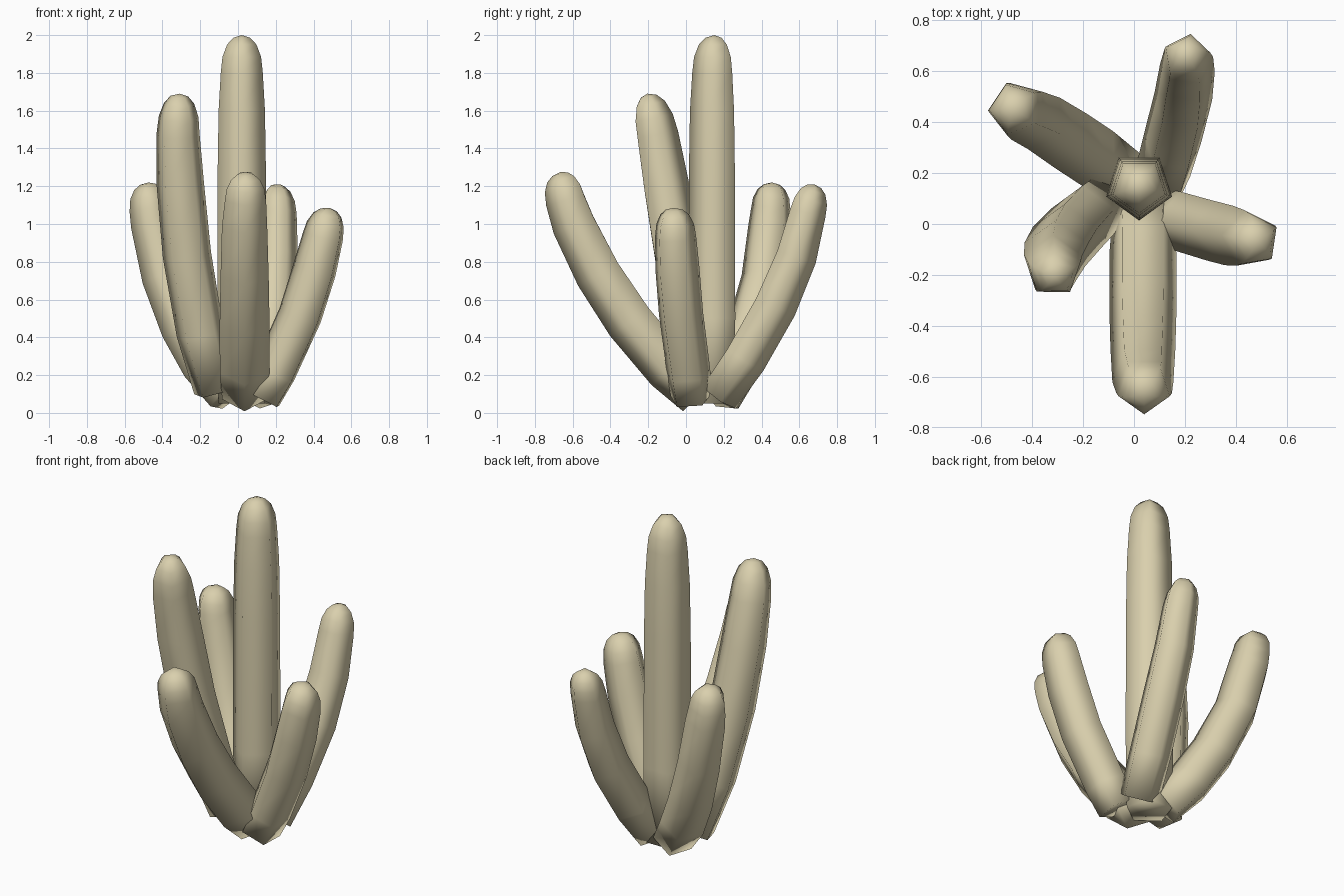
import bpy, bmesh, math
from mathutils import Vector

if "Cube" in bpy.data.objects:
    bpy.data.objects.remove(bpy.data.objects["Cube"])

mat = bpy.data.materials.new("tan")
mat.diffuse_color = (0.70, 0.63, 0.42, 1)
mat.use_nodes = True
mat.node_tree.nodes["Principled BSDF"].inputs["Base Color"].default_value = mat.diffuse_color

# rounded tip: (fraction of the way to the tip, radius factor)
CAP = [(0.42, 0.92), (0.75, 0.7), (0.93, 0.4)]


def stalk(name, path, tip, azimuth):
    """Five-sided tube along path points (x, y, z, radius), one edge facing azimuth."""
    rings = [(Vector(p[:3]), p[3]) for p in path]
    end, r_end = rings[-1]
    tip = Vector(tip)
    rings += [(end.lerp(tip, f), r_end * k) for f, k in CAP]
    pts = [c for c, _ in rings] + [tip]
    out = Vector((math.cos(math.radians(azimuth)), math.sin(math.radians(azimuth)), 0))
    bm = bmesh.new()
    loops = []
    for i, (c, r) in enumerate(rings):
        t = (pts[i + 1] - pts[max(i - 1, 0)]).normalized()
        n = (out - t * out.dot(t)).normalized()
        b = t.cross(n)
        loops.append([bm.verts.new(c + r * (math.cos(a) * n + math.sin(a) * b))
                      for a in (k * math.tau / 5 for k in range(5))])
    for lo, hi in zip(loops, loops[1:]):
        for k in range(5):
            j = (k + 1) % 5
            bm.faces.new((lo[k], lo[j], hi[j], hi[k]))
    apex = bm.verts.new(tip)
    for k in range(5):
        bm.faces.new((loops[-1][k], loops[-1][(k + 1) % 5], apex))
    bm.faces.new(loops[0][::-1])
    for f in bm.faces:
        f.smooth = True
    me = bpy.data.meshes.new(name)
    bm.to_mesh(me)
    bm.free()
    me.materials.append(mat)
    bpy.context.collection.objects.link(bpy.data.objects.new(name, me))


# tall upright middle stalk
stalk("centre_stalk", [(.02, .15, .05, .13), (.02, .15, .5, .137), (.02, .15, 1.3, .134),
                       (.02, .15, 1.6, .129), (.02, .15, 1.8, .117)], (.02, .15, 2.0), 270)
# leaning stalks around it
stalk("front_stalk", [(.035, .07, .10, .125), (.035, -.08, .24, .138), (.035, -.29, .49, .139),
                      (.035, -.455, .74, .134), (.035, -.585, 1.0, .126), (.04, -.63, 1.13, .115)],
      (.04, -.665, 1.275), 270)
stalk("back_left_stalk", [(-.05, .19, .09, .115), (-.17, .27, .25, .13), (-.28, .345, .45, .13),
                          (-.385, .415, .72, .125), (-.45, .445, 1.0, .118), (-.465, .45, 1.08, .11)],
      (-.475, .455, 1.22), 182)
stalk("front_left_stalk", [(-.12, .09, .12, .12), (-.20, .02, .42, .132), (-.27, -.055, .83, .135),
                           (-.305, -.115, 1.2, .132), (-.318, -.16, 1.47, .12)],
      (-.31, -.205, 1.69), 234)
stalk("back_stalk", [(.11, .17, .09, .115), (.15, .31, .29, .12), (.19, .47, .57, .12),
                     (.205, .58, .83, .114), (.21, .64, 1.06, .102)], (.205, .68, 1.21), 82)
stalk("right_stalk", [(.13, .025, .08, .115), (.20, .01, .21, .122), (.335, -.03, .51, .124),
                      (.41, -.05, .75, .124), (.455, -.06, .93, .115)], (.485, -.065, 1.085), 27)
